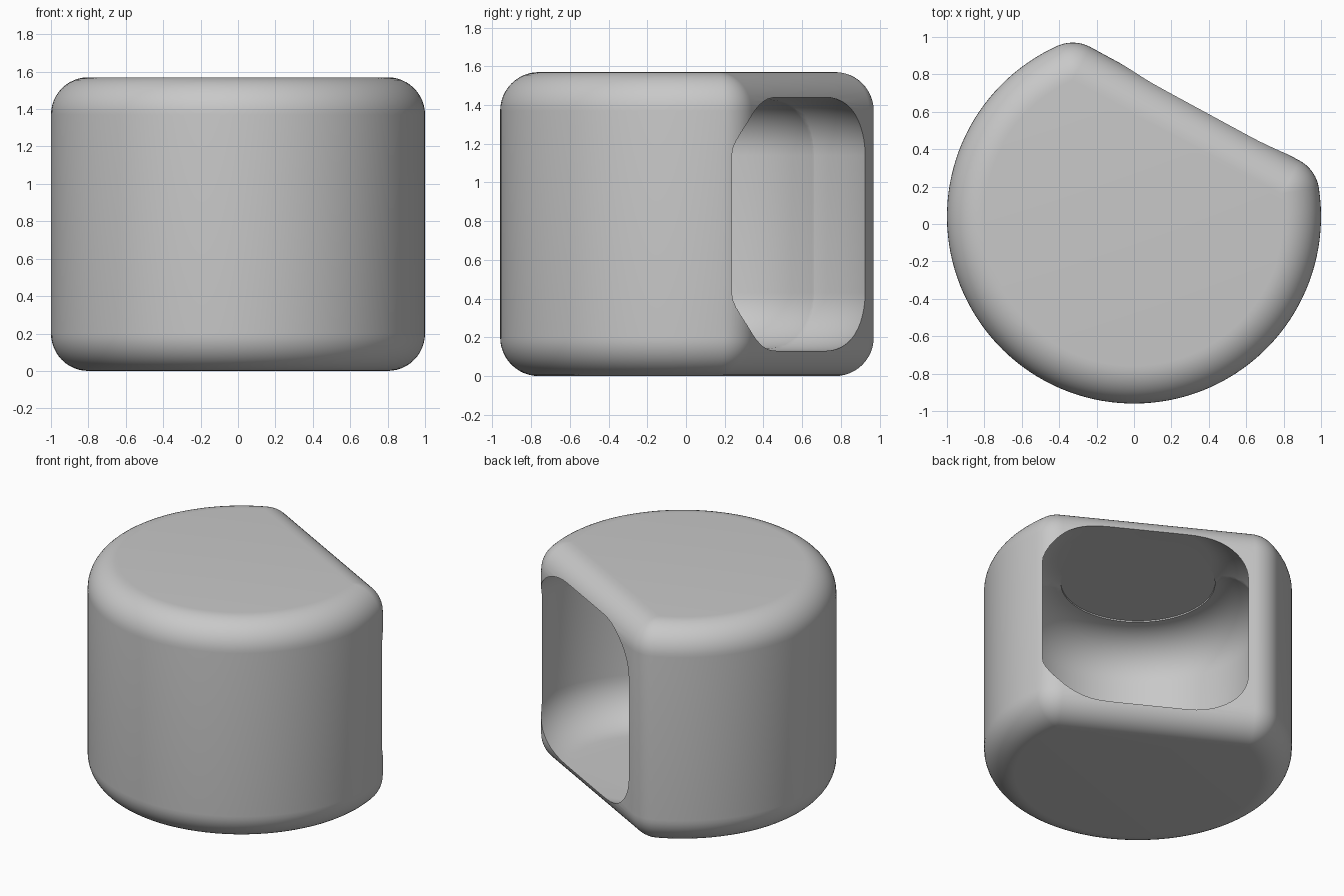
import bpy, bmesh
from math import sin, cos, pi, radians, acos
from mathutils import Vector

cube = bpy.data.objects.get("Cube")
if cube:
    bpy.data.objects.remove(cube, do_unlink=True)

HEIGHT, CENTRE_Y = 1.57, 0.04
EDGE = 0.2                        # rounding of the outer edges
WALL = 0.13                       # thickness of floor and ceiling
CAVITY_R, CAVITY_EDGE = 0.8, 0.3
STEP = 0.01                       # fine step around the inner discs

grey = bpy.data.materials.new("warm_grey")
grey.use_nodes = True
grey.diffuse_color = (0.58, 0.58, 0.58, 1)
grey.node_tree.nodes["Principled BSDF"].inputs["Base Color"].default_value = grey.diffuse_color


def loft(name, loops):
    """Skin equal-length closed loops and cap both ends."""
    bm = bmesh.new()
    rings = [[bm.verts.new(p) for p in loop] for loop in loops]
    n = len(rings[0])
    for a, b in zip(rings, rings[1:]):
        for i in range(n):
            j = (i + 1) % n
            bm.faces.new((a[i], a[j], b[j], b[i]))
    bm.faces.new(rings[0][::-1])
    bm.faces.new(rings[-1])
    bmesh.ops.recalc_face_normals(bm, faces=bm.faces)
    mesh = bpy.data.meshes.new(name)
    bm.to_mesh(mesh)
    bm.free()
    obj = bpy.data.objects.new(name, mesh)
    bpy.context.collection.objects.link(obj)
    mesh.materials.append(grey)
    return obj


def mirrored(lower):
    """Complete a lower (radius, z) profile with its upper half."""
    return lower + [(r, HEIGHT - z) for r, z in reversed(lower)]


def quarter(inner, radius, base, steps=12):
    """Quarter-round from the flat base out to the upright wall."""
    angles = [pi / 2 * k / steps for k in range(steps + 1)]
    return [(inner + radius * sin(a), base + radius * (1 - cos(a))) for a in angles]


def lathe(name, profile, x, y, n=128):
    return loft(name, [[(x + r * cos(2 * pi * i / n), y + r * sin(2 * pi * i / n), z)
                        for i in range(n)] for r, z in profile])


# Outer shell: a disc with one side cut flat, swollen by the edge radius
FLAT_DIR, FLAT_DIST = radians(61.5), 0.685
core = 1 - EDGE
half = acos((FLAT_DIST - EDGE) / core)
start, end = FLAT_DIR + half, FLAT_DIR - half + 2 * pi
outline = []                      # core angle and outward direction
for i in range(13):
    outline.append((end, end + half * (i / 12)))
for i in range(13):
    outline.append((start, FLAT_DIR + half * i / 12))
for i in range(1, 96):
    a = start + (end - start) * i / 96
    outline.append((a, a))

shell_profile = mirrored(quarter(0, EDGE, 0))
shell = loft("shell", [[(core * cos(c) + r * cos(d), CENTRE_Y + core * sin(c) + r * sin(d), z)
                        for c, d in outline] for r, z in shell_profile])

# Inner chamber with a shallow disc recess in floor and ceiling
disc_r = CAVITY_R - CAVITY_EDGE
chamber_profile = mirrored([(disc_r, WALL)] +
                           quarter(disc_r, CAVITY_EDGE - STEP, WALL + STEP))
chamber = lathe("chamber_cutter", chamber_profile, 0, CENTRE_Y)

# Mouth: the same rounded drum pushed out through the flat side
shift = 0.25 * cos(pi / 4)
mouth_profile = mirrored(quarter(disc_r, CAVITY_EDGE, WALL))
mouth = lathe("mouth_cutter", mouth_profile, shift, CENTRE_Y + shift)

# Carve the cavities
bpy.ops.object.select_all(action='DESELECT')
bpy.context.view_layer.objects.active = shell
shell.select_set(True)
for cutter in (chamber, mouth):
    cutter.hide_render = True
    mod = shell.modifiers.new(cutter.name, 'BOOLEAN')
    mod.operation, mod.solver, mod.object = 'DIFFERENCE', 'EXACT', cutter
    bpy.ops.object.modifier_apply(modifier=mod.name)
    bpy.data.objects.remove(cutter, do_unlink=True)
bpy.ops.object.shade_smooth_by_angle(angle=radians(30))
